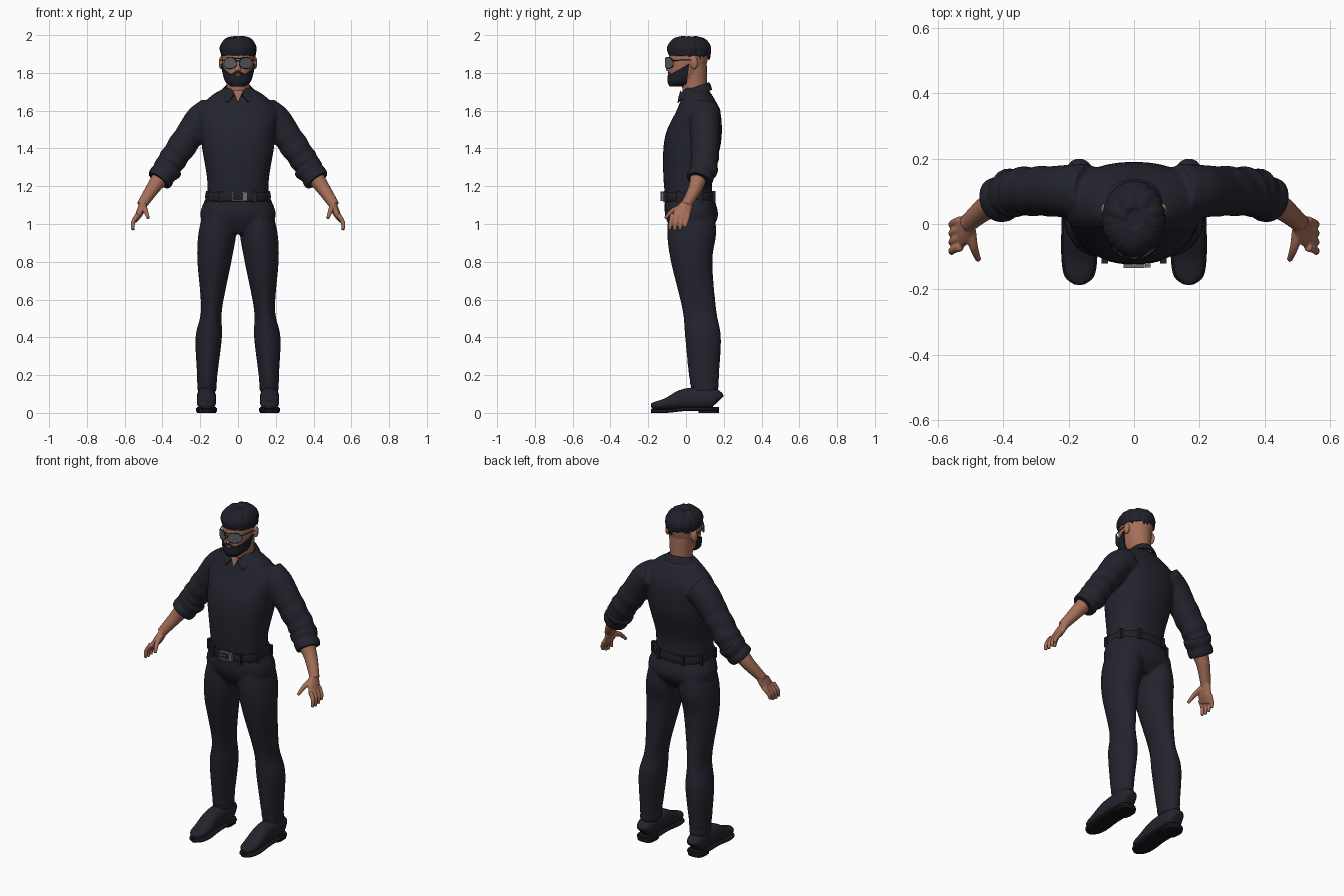
import bpy, bmesh, random
from math import sin, cos, pi, radians
from mathutils import Vector

random.seed(4)
cube = bpy.data.objects.get("Cube")
if cube:
    bpy.data.objects.remove(cube)


def material(name, *rgb):
    m = bpy.data.materials.new(name)
    m.use_nodes = True
    m.diffuse_color = (*rgb, 1)
    node = next(n for n in m.node_tree.nodes if n.type == 'BSDF_PRINCIPLED')
    node.inputs["Base Color"].default_value = (*rgb, 1)
    node.inputs["Roughness"].default_value = .8
    return m


CLOTH = material("navy cloth", .017, .017, .027)
HAIR = material("dark hair", .014, .014, .022)
SKIN = material("skin", .38, .16, .1)
LIPS = material("lips", .3, .09, .07)
LENS = material("grey lens", .11, .12, .13)
METAL = material("buckle metal", .16, .16, .17)
LEATHER = material("black leather", .014, .014, .02)
SOLE = material("black sole", .008, .008, .01)


def spline(points, steps):
    """Catmull-Rom interpolation of tuples of any length."""
    out = []
    last = len(points) - 1
    for i in range(last):
        quad = (points[max(i - 1, 0)], points[i], points[i + 1], points[min(i + 2, last)])
        for k in range(steps):
            t = k / steps
            out.append([b + t / 2 * (c - a + t * (2 * a - 5 * b + 4 * c - d + t * (3 * (b - c) + d - a)))
                        for a, b, c, d in zip(*quad)])
    return out + [list(points[-1])]


def tube(bm, sections, ref=(0, 1, 0), sides=24, power=2, flat=False, steps=4, mirror=1, ripple=None):
    """Loft of (x, y, z, half-width, half-depth) sections; flat keeps them horizontal."""
    path = spline(sections, steps)
    rings = []
    for i, (x, y, z, width, depth) in enumerate(path):
        before, after = path[max(i - 1, 0)], path[min(i + 1, len(path) - 1)]
        tangent = Vector((0, 0, 1)) if flat else (Vector(after[:3]) - Vector(before[:3])).normalized()
        u = Vector(ref).cross(tangent).normalized()
        v = tangent.cross(u)
        ring = []
        for k in range(sides):
            angle = 2 * pi * k / sides
            grow = 1 + (ripple(i / len(path), angle) if ripple else 0)
            co = Vector((x, y, z))
            for axis, size, wave in ((u, width, cos(angle)), (v, depth, sin(angle))):
                co += axis * size * grow * abs(wave) ** (2 / power) * (1 if wave > 0 else -1)
            ring.append(bm.verts.new((co.x * mirror, co.y, co.z)))
        rings.append(ring)
    for low, high in zip(rings, rings[1:]):
        for k in range(sides):
            bm.faces.new((low[k], low[k - 1], high[k - 1], high[k]))
    bm.faces.new(rings[0])
    bm.faces.new(rings[-1])


def taper(bm, points, start, end, **options):
    """Round tube whose radius changes evenly along its points."""
    radii = [start + (end - start) * i / (len(points) - 1) for i in range(len(points))]
    tube(bm, [(*p, r, r) for p, r in zip(points, radii)], **options)


def body(bm, rows, **options):
    """Centred horizontal loft from (z, half-width, front y, back y) rows."""
    tube(bm, [(0, (front + back) / 2, z, width, (back - front) / 2) for z, width, front, back in rows],
         flat=True, **options)


def solid_shape(bm, made, centre, size):
    for v in made["verts"]:
        v.co = Vector(centre) + Vector(c * s for c, s in zip(v.co, size))


def box(bm, centre, size):
    solid_shape(bm, bmesh.ops.create_cube(bm, size=1), centre, size)


def ball(bm, centre, size):
    solid_shape(bm, bmesh.ops.create_icosphere(bm, subdivisions=3, radius=.5), centre, size)


def finish(name, bm, mat, voxel=0, relax=4, thickness=0):
    """Turn a bmesh into a smooth object, fusing its volumes when voxel is given."""
    bmesh.ops.recalc_face_normals(bm, faces=bm.faces)
    mesh = bpy.data.meshes.new(name)
    bm.to_mesh(mesh)
    bm.free()
    ob = bpy.data.objects.new(name, mesh)
    bpy.context.collection.objects.link(ob)
    if voxel:
        fuse = ob.modifiers.new("fuse", 'REMESH')
        fuse.mode = 'VOXEL'
        fuse.voxel_size = voxel
        smooth = ob.modifiers.new("relax", 'SMOOTH')
        smooth.factor = .5
        smooth.iterations = relax
    if thickness:
        shell = ob.modifiers.new("thickness", 'SOLIDIFY')
        shell.thickness = thickness
        shell.offset = 0
    if ob.modifiers:
        graph = bpy.context.evaluated_depsgraph_get()
        ob.data = bpy.data.meshes.new_from_object(ob.evaluated_get(graph))
        ob.modifiers.clear()
    ob.data.materials.clear()
    ob.data.materials.append(mat)
    ob.data.shade_smooth()
    if not voxel:
        ob.data.set_sharp_from_angle(angle=radians(45))


SIDES = (1, -1)

# Shirt: torso and creased sleeves fused together
bm = bmesh.new()
body(bm, [(1.14, .16, -.11, .14), (1.25, .165, -.12, .14), (1.4, .19, -.12, .18), (1.5, .2, -.1, .19),
          (1.6, .21, -.05, .18), (1.68, .14, -.02, .14), (1.72, .07, -.01, .11)], power=2.3, sides=36)
sleeve_fold = lambda t, angle: .045 * sin(44 * t + 1.5 * sin(angle)) * min(1, max(0, t * 4 - 1.6))
cuff_roll = lambda t, angle: .15 * abs(sin(2 * pi * t)) ** .5 + .02 * sin(3 * angle + 9 * t)
cuffs = bmesh.new()
for s in SIDES:
    taper(bm, [(.14, .1, 1.59), (.2, .1, 1.55), (.25, .1, 1.48), (.34, .1, 1.35), (.38, .09, 1.29)],
          .085, .07, mirror=s, steps=8, ripple=sleeve_fold)
    taper(cuffs, [(.36, .1, 1.31), (.42, .07, 1.23)], .068, .06, mirror=s, steps=16, ripple=cuff_roll)
finish("shirt", bm, CLOTH, voxel=.009)
finish("sleeve_cuffs", cuffs, CLOTH)

# Forearms and hands
bm = bmesh.new()
for s in SIDES:
    taper(bm, [(.4, .07, 1.26), (.45, .05, 1.19), (.51, 0, 1.1)], .047, .027, mirror=s)
    tube(bm, [(.5, .01, 1.11, .02, .03), (.52, -.02, 1.06, .02, .045), (.54, -.04, 1.02, .01, .04)], mirror=s)
    for finger in range(4):
        y = -.07 + .027 * finger
        tip = .967 + .004 * (finger - 1) ** 2
        taper(bm, [(.53, y, 1.05), (.555, y - .01, 1.01), (.556, y - .017, tip)], .014, .009, mirror=s, sides=12)
    taper(bm, [(.5, -.02, 1.09), (.49, -.07, 1.07), (.475, -.11, 1.03)], .018, .009, mirror=s, sides=12)
finish("hands", bm, SKIN, voxel=.004, relax=3)

# Trousers: hips and legs fused together
bm = bmesh.new()
body(bm, [(1.16, .16, -.11, .14), (1.04, .2, -.11, .17), (.95, .12, -.06, .11)], power=2.3, sides=36)
hem_crease = lambda t, angle: .045 * sin(90 * t + 2 * sin(angle)) * min(1, max(0, t * 7 - 5.4))
for s in SIDES:
    tube(bm, [(.1, .03, 1.07, .08, .12), (.11, .03, .95, .1, .13), (.125, .03, .8, .09, .11),
              (.14, .07, .55, .056, .09), (.155, .09, .4, .07, .095), (.163, .095, .2, .054, .08),
              (.165, .1, .11, .05, .07)], flat=True, mirror=s, steps=8, ripple=hem_crease)
finish("trousers", bm, CLOTH, voxel=.009)

# Boots and soles share one outline of (y, height, half-width)
boots, soles = bmesh.new(), bmesh.new()
outline = [(.17, .1, .03), (.14, .13, .05), (0, .13, .05), (-.1, .08, .05), (-.16, .06, .04), (-.185, .05, .01)]
for s in SIDES:
    tube(boots, [(.167, .1, z, .045, .067) for z in (.05, .19)], flat=True, mirror=s)
    tube(boots, [(.167, y, h / 2 + .01, h / 2 - .01, w) for y, h, w in outline],
         ref=(1, 0, 0), mirror=s, power=2.4)
    tube(soles, [(.167, y, .02 if y >= 0 else .01, .01, w + .005) for y, h, w in outline],
         ref=(1, 0, 0), mirror=s, power=3)
    tube(soles, [(.167, .12, z, .05, .055) for z in (0, .03)], flat=True, mirror=s, power=3)
finish("boots", boots, CLOTH, voxel=.006, relax=3)
finish("boot_soles", soles, SOLE)

# Belt with loops
bm = bmesh.new()
body(bm, [(z, .168 + bulge, -.118 - bulge, .15 + bulge)
          for z, bulge in ((1.12, 0), (1.126, .005), (1.162, .005), (1.168, 0))], power=2.3, sides=48, steps=2)
for x, y in ((.09, -.11), (.16, -.04), (.16, .08), (.08, .145)):
    for s in SIDES:
        box(bm, (x * s, y, 1.145), (.02, .02, .06))
finish("belt", bm, LEATHER)

# Buckle frame, prong and side clip
bm = bmesh.new()
for s in SIDES:
    box(bm, (0, -.128, 1.146 + .021 * s), (.06, .012, .007))
    box(bm, (.028 * s, -.128, 1.146), (.007, .012, .05))
box(bm, (-.01, -.13, 1.146), (.04, .01, .006))
box(bm, (.042, -.126, 1.146), (.018, .014, .046))
finish("belt_buckle", bm, METAL)

# Head with neck, nose and ears
SKULL = [(1.735, .03, -.08, -.02), (1.76, .06, -.09, .04), (1.8, .073, -.09, .09), (1.85, .083, -.09, .11),
         (1.9, .087, -.09, .12), (1.95, .08, -.07, .115), (1.98, .045, -.03, .07)]
bm = bmesh.new()
body(bm, SKULL, sides=32)
body(bm, [(1.65, .06, -.01, .11), (1.72, .06, -.02, .11), (1.84, .07, -.03, .11)])
taper(bm, [(0, -.085, 1.87), (0, -.094, 1.81)], .008, .015, sides=16)
for s in SIDES:
    ball(bm, (.09 * s, .043, 1.853), (.024, .04, .07))
finish("head", bm, SKIN, voxel=.005, relax=2)

# Beard cut from a shell around the jaw
bm = bmesh.new()
pad = .004
body(bm, [(z - pad, w + pad, front - pad, back + pad) for z, w, front, back in SKULL], sides=40, steps=6)
for point, normal in (((0, -.1, 1.783), (0, -.55, 1)), ((0, .01, 1.8), (0, 1, -.15))):
    bmesh.ops.bisect_plane(bm, geom=bm.verts[:] + bm.edges[:] + bm.faces[:],
                           plane_co=point, plane_no=normal, clear_outer=True)
finish("beard", bm, HAIR, thickness=.008)

# Moustache and mouth
bm = bmesh.new()
taper(bm, [(x, 8 * x * x - .091, 1.803 - 16 * x * x) for x in (-.036, -.02, 0, .02, .036)], .006, .006, sides=12)
finish("moustache", bm, HAIR)
bm = bmesh.new()
ball(bm, (0, -.089, 1.789), (.036, .014, .012))
finish("mouth", bm, LIPS)

# Hair: cap with choppy locks running from the crown
bm = bmesh.new()
body(bm, [(1.89, .09, -.09, .12), (1.93, .09, -.1, .13), (1.97, .07, -.06, .1), (1.988, .03, -.01, .05)], sides=32)
locks = 28
for i in range(locks):
    a = 2 * pi * (i + random.uniform(-.3, .3)) / locks
    end = 1.893 - .017 * cos(a) + random.uniform(-.012, .014)
    lift = random.uniform(-.004, .006)
    lock = [(.3, 1.982 + lift, .01), (.75, 1.968 + lift, .011), (1, 1.935, .01), (1.02, end, .003)]
    tube(bm, [(.088 * f * sin(a + .15 * f), .016 + .107 * f * cos(a + .15 * f), z, thick, 1.6 * thick)
              for f, z, thick in lock], ref=(cos(a), -sin(a), 0), sides=10)
finish("hair", bm, HAIR, voxel=.005, relax=1)

# Glasses: wrapped lenses, rims, bridge and temples
lens, frame = bmesh.new(), bmesh.new()
wrap = lambda x: 8 * x * x - .11
wire = .0025
for s in SIDES:
    rim = []
    for k in range(21):
        a = pi * k / 10
        x = .04 + .033 * cos(a) - .006 * min(0, sin(a)) * cos(a + .6)
        rim.append((x, wrap(x), 1.853 + .03 * sin(a)))
    lens.faces.new([lens.verts.new((x * s, y, z)) for x, y, z in rim[:-1]])
    taper(frame, rim, wire, wire, sides=6, steps=1, mirror=s)
    taper(frame, [(.073, wrap(.073), 1.865), (.088, -.01, 1.868), (.094, .04, 1.866)], wire, wire,
          sides=8, ref=(0, 0, 1), mirror=s)
for z in (1.862, 1.876):
    taper(frame, [(x, -.109, z) for x in (-.016, .016)], wire, wire, sides=6)
finish("lenses", lens, LENS, thickness=.004)
finish("glasses_frame", frame, LEATHER)

# Collar: folded band around the neck with two points
bm = bmesh.new()
rows = []
for k in range(33):
    a = radians(163) * (k / 16 - 1)
    top = 1.72 + .027 * cos(a)
    tip = max(0, (abs(a) - 2.2) / .65) ** 2
    rows.append([bm.verts.new(((r + flare * tip) * sin(a), .045 + (.05 + .4 * r) * cos(a), top - drop - flare * tip / 6))
                 for r, drop, flare in ((.064, .02, 0), (.07, 0, 0), (.082, .012, 0), (.1, .038, .08))])
for row, after in zip(rows, rows[1:]):
    for j in range(3):
        bm.faces.new((row[j], row[j + 1], after[j + 1], after[j]))
finish("collar", bm, CLOTH, thickness=.007)

# Skin showing between the collar points
bm = bmesh.new()
bm.faces.new([bm.verts.new(co) for co in ((-.026, -.028, 1.705), (.026, -.028, 1.705), (0, -.043, 1.642))])
finish("open_throat", bm, SKIN, thickness=.006)
